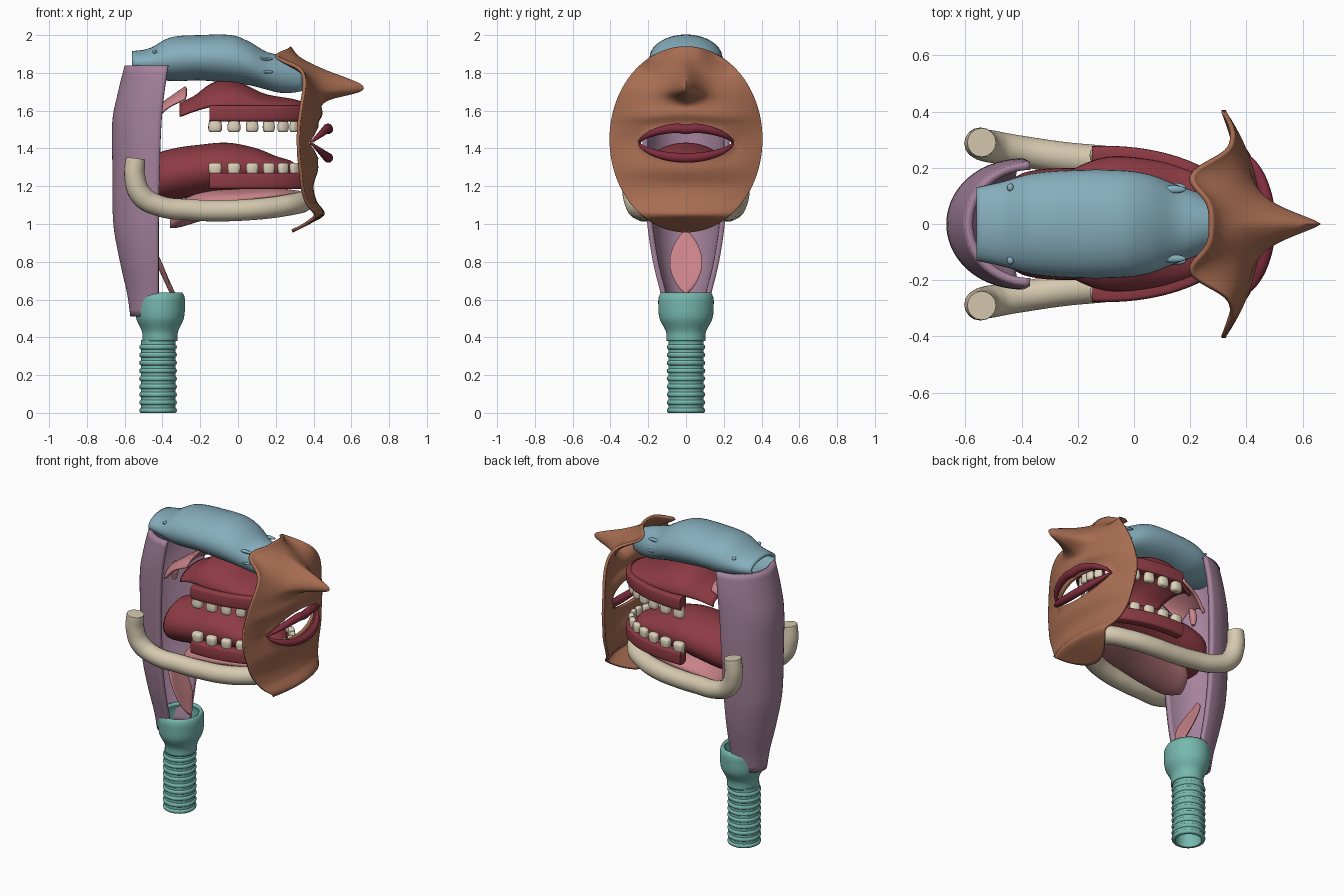
import bpy, bmesh, math
from math import sin, cos, pi, radians, exp

if "Cube" in bpy.data.objects:
    bpy.data.objects.remove(bpy.data.objects["Cube"])

def mat(name, hexcol):
    m = bpy.data.materials.new(name)
    c = [int(hexcol[i:i + 2], 16) / 255 for i in (0, 2, 4)]
    m.diffuse_color = [((v + .055) / 1.055) ** 2.4 if v > .04 else v / 12.92 for v in c] + [1]
    m.use_nodes = True
    m.node_tree.nodes["Principled BSDF"].inputs["Base Color"].default_value = m.diffuse_color
    return m

TEAL, MAUVE, BLUE = mat("teal", "76B8AE"), mat("mauve", "A5829C"), mat("blue", "86AEBD")
GUM, LIP, PINK = mat("gum red", "8E3B44"), mat("lip red", "802D3E"), mat("pink", "C98389")
BONE, TOOTH, SKIN = mat("bone cream", "D6CAB0"), mat("tooth ivory", "DFD4BC"), mat("skin brown", "A86D52")

def smooth(ob, angle=40):
    bpy.ops.object.select_all(action='DESELECT')
    ob.select_set(True)
    bpy.context.view_layer.objects.active = ob
    bpy.ops.object.shade_smooth_by_angle(angle=radians(angle))

def build(name, lofts, material, thick=0, loop=True, caps=True, angle=40):
    """Skin each list of rings into one object; optional wall thickness."""
    bm = bmesh.new()
    for rings in lofts:
        vs = [[bm.verts.new(p) for p in r] for r in rings]
        n = len(vs[0])
        for a, b in zip(vs, vs[1:]):
            for i in range(n if loop else n - 1):
                j = (i + 1) % n
                bm.faces.new((a[i], a[j], b[j], b[i]))
        if caps:
            bm.faces.new(vs[0])
            bm.faces.new(vs[-1])
    bmesh.ops.remove_doubles(bm, verts=bm.verts, dist=1e-6)
    bmesh.ops.recalc_face_normals(bm, faces=bm.faces)
    me = bpy.data.meshes.new(name)
    bm.to_mesh(me)
    bm.free()
    ob = bpy.data.objects.new(name, me)
    bpy.context.collection.objects.link(ob)
    me.materials.append(material)
    if thick:
        s = ob.modifiers.new("wall", 'SOLIDIFY')
        s.thickness, s.offset = thick, -1
    smooth(ob, angle)
    return ob

def interp(table, t):
    """Smooth (Hermite) interpolation of rows (t, values...)."""
    for i in range(len(table) - 1):
        a, b = table[i], table[i + 1]
        if t <= b[0] or i == len(table) - 2:
            break
    p, q = table[max(i - 1, 0)], table[min(i + 2, len(table) - 1)]
    h = b[0] - a[0]
    u = min(max((t - a[0]) / h, 0), 1)
    out = []
    for k in range(1, len(a)):
        ma, mb = (b[k] - p[k]) / (b[0] - p[0]) * h, (q[k] - a[k]) / (q[0] - a[0]) * h
        out.append((2*u**3 - 3*u*u + 1) * a[k] + (u**3 - 2*u*u + u) * ma
                   + (3*u*u - 2*u**3) * b[k] + (u**3 - u*u) * mb)
    return out

def samples(table, n):
    a, b = table[0][0], table[-1][0]
    return [(t, *interp(table, t)) for t in (a + (b - a) * i / n for i in range(n + 1))]

def body(table, n=32, seg=40):
    """Elliptical rings along x from rows (x, z centre, half width, half height)."""
    return [[(x, hy * cos(2*pi*i/seg), zc + hz * sin(2*pi*i/seg)) for i in range(seg)]
            for x, zc, hy, hz in samples(table, n)]

def tube(name, pts, material, depth, cyclic=False):
    """Round tube through points (x, y, z, radius factor)."""
    cu = bpy.data.curves.new(name, 'CURVE')
    cu.dimensions, cu.bevel_depth, cu.bevel_resolution = '3D', depth, 6
    cu.use_fill_caps, cu.resolution_u = True, 8
    sp = cu.splines.new('BEZIER')
    sp.bezier_points.add(len(pts) - 1)
    for bp, p in zip(sp.bezier_points, pts):
        bp.co, bp.radius = p[:3], p[3]
        bp.handle_left_type = bp.handle_right_type = 'AUTO'
    sp.use_cyclic_u = cyclic
    ob = bpy.data.objects.new(name, cu)
    bpy.context.collection.objects.link(ob)
    cu.materials.append(material)
    bpy.ops.object.select_all(action='DESELECT')
    ob.select_set(True)
    bpy.context.view_layer.objects.active = ob
    bpy.ops.object.convert(target='MESH')
    smooth(bpy.context.object)

# Trachea with rings outside and a plain bore, and the larynx collar
def revolve(profile, cx, kx=1.0, seg=48):
    return [[(cx + kx * r * cos(2*pi*i/seg), r * sin(2*pi*i/seg), z) for i in range(seg)] for r, z in profile]
prof = []
for k in range(9):
    z = .042 * k
    prof += [(.093, z), (.099, z + .004), (.102, z + .013), (.099, z + .022), (.093, z + .026)]
prof += [(.093, .385), (.078, .385), (.078, 0), (.093, 0)]
build("trachea", [revolve(prof, -.423, .98)], TEAL, caps=False)
collar = [(.38, .102), (.43, .106), (.5, .14), (.58, .147), (.615, .144), (.637, .132)]
build("larynx", [revolve([(r, z) for z, r in samples(collar, 24)], -.413, .9)], TEAL, .02, caps=False)

# Pharynx: half tube open to the front; rows z, back x, front x, half width
rows = [(.51, -.57, -.42, .11), (.62, -.585, -.42, .132), (.8, -.625, -.42, .175), (1.0, -.66, -.42, .205),
        (1.3, -.665, -.415, .225), (1.55, -.665, -.405, .232), (1.7, -.635, -.39, .232), (1.84, -.6, -.37, .22)]
rings = [[(f - (f - b) * cos(t), w * sin(t), z) for t in (radians(-90 + 5 * i) for i in range(37))]
         for z, b, f, w in samples(rows, 36)]
build("pharynx", [rings], MAUVE, .028, loop=False, caps=False)

# Nasal cavity: open shell, with turbinate ridges
nasal = [(-.56, 1.855, .13, .06), (-.47, 1.855, .15, .075), (-.36, 1.872, .18, .115), (-.2, 1.88, .192, .12),
         (-.03, 1.872, .19, .127), (.06, 1.85, .175, .115), (.15, 1.812, .14, .1), (.22, 1.795, .115, .1),
         (.29, 1.785, .085, .09), (.345, 1.775, .06, .07)]
build("nasal_cavity", [body(nasal, 44)], BLUE, .02, caps=False)
ridges = []
for s in (-1, 1):
    for x, y, z, l in ((.14, .123, 1.875, .045), (.145, .132, 1.805, .04), (-.44, .13, 1.912, .012)):
        ridges.append([[(x + l * cos(a), s * y + .014 * sin(a) * cos(b), z + .01 * sin(a) * sin(b))
                        for b in (pi * j / 6 for j in range(12))] for a in (.05 + 3.04 * i / 10 for i in range(11))])
build("turbinates", ridges, BLUE)

# Face mask: height field on a polar grid around the mouth opening
mid = [(.95, .28), (1.0, .38), (1.05, .458), (1.12, .418), (1.2, .4), (1.3, .425), (1.43, .4), (1.52, .425),
       (1.57, .45), (1.63, .44), (1.72, .42), (1.85, .345), (1.94, .28)]
nose = [(1.6, 0), (1.63, .005), (1.66, .06), (1.70, .22), (1.735, .245), (1.77, .19), (1.82, .09), (1.88, .01), (1.94, 0)]
def face_x(y, z):
    w = min((abs(y) / .4) ** 2.2, 1)
    x = interp(mid, z)[0] * (1 - w) + .328 * w
    x -= .11 * exp(-((abs(y) - .18) / .08) ** 2 - ((z - 1.9) / .07) ** 2)
    if z > 1.6:
        x += interp(nose, z)[0] * exp(-(abs(y) / .07) ** 1.4)
    return x
rings = []
for k in range(45):
    u = k / 44
    ring = []
    for i in range(144):
        a = 2 * pi * i / 144
        s = abs(sin(a))
        y = (1 - u) * .24 * cos(a) + u * .405 * cos(a)
        z = (1 - u) * (1.43 + .08 * sin(a) * s ** .25) + u * (1.448 + .493 * sin(a))
        w = exp(-(u / .12) ** 2)
        ring.append((face_x(y, z) * (1 - w) + (.375 + .05 * s) * w, y, z))
    rings.append(ring)
build("face_mask", [rings], SKIN, .017, caps=False, angle=60)

# Lips: tapered ring
lips = []
for i in range(32):
    t = 2 * pi * i / 32
    s = abs(sin(t))
    bow = -.008 * exp(-(cos(t) / .15) ** 2) if sin(t) > 0 else 0
    lips.append((.385 + .093 * s ** 1.25, .247 * cos(t), 1.43 + .08 * sin(t) * s ** .25 + bow, .18 + .8 * s ** 1.2))
tube("lips", lips, LIP, .026, True)

# Dental arches: gum band and sixteen teeth each
def arch(th, off=0):
    A, B = .465, .245
    nx, ny = cos(th) / A, sin(th) / B
    l = math.hypot(nx, ny)
    return -.1 + A * cos(th) + off * nx / l, B * sin(th) + off * ny / l, nx / l, ny / l
def sgnpow(v, p):
    return math.copysign(abs(v) ** p, v)
for name, zc, hz, z0, z1 in (("upper", 1.585, .042, 1.56, 1.486), ("lower", 1.228, .043, 1.255, 1.324)):
    rings = []
    for i in range(61):
        th = radians(-96 + 3.2 * i)
        ring = []
        for j in range(20):
            b = 2 * pi * j / 20
            x, y, _, _ = arch(th, .033 * sgnpow(cos(b), .4))
            ring.append((x, y, zc + hz * sgnpow(sin(b), .4)))
        rings.append(ring)
    build(name + "_gum", [rings], GUM)
    teeth = []
    for k in range(16):
        th = radians(-92.6 + 12.35 * k)
        x, y, nx, ny = arch(th)
        side = abs(th) / 1.6
        hw, hd = .024 + .0125 * side, .015 + .013 * side
        tooth = []
        for f, g in ((0, .76), (.3, .9), (.6, 1), (.82, .97), (.95, .84), (1, .62)):
            ring = []
            for j in range(16):
                b = 2 * pi * j / 16
                p, q = hw * g * sgnpow(cos(b), .7), hd * g * sgnpow(sin(b), .7)
                ring.append((x - ny * p + nx * q, y + nx * p + ny * q, z0 + (z1 - z0) * f))
            tooth.append(ring)
        teeth.append(tooth)
    build(name + "_teeth", teeth, TOOTH, angle=60)

# Hard and soft palate: arched shells; rows x, half width, base z, top z
def vault(table):
    return [[(x, w * cos(pi * i / 24), zb + (zt - zb) * sin(pi * i / 24)) for i in range(25)]
            for x, w, zb, zt in samples(table, 28)]
hard = [(-.31, .16, 1.57, 1.64), (-.23, .19, 1.6, 1.68), (-.15, .225, 1.62, 1.74), (-.08, .24, 1.62, 1.76),
        (.02, .235, 1.62, 1.745), (.14, .21, 1.62, 1.69), (.3, .14, 1.62, 1.66), (.36, .06, 1.62, 1.64)]
build("hard_palate", [vault(hard)], GUM, .02, loop=False, caps=False)
soft = [(-.46, .11, 1.53, 1.6), (-.38, .13, 1.61, 1.66), (-.28, .14, 1.66, 1.73)]
build("soft_palate", [vault(soft)], PINK, .02, loop=False, caps=False)
tube("uvula", [(-.45, 0, 1.6, .8), (-.46, 0, 1.54, 1), (-.46, 0, 1.49, .5)], PINK, .024)

# Tongue and the floor of the mouth
tongue = [(-.47, 1.2, .06, .05), (-.44, 1.24, .15, .115), (-.36, 1.26, .19, .135), (-.2, 1.285, .2, .135),
          (-.05, 1.305, .2, .125), (.1, 1.3, .18, .1), (.2, 1.29, .15, .07), (.29, 1.285, .1, .045), (.33, 1.285, .02, .01)]
build("tongue", [body(tongue)], GUM)
floor = [(-.36, 1.0, .03, .02), (-.32, 1.04, .12, .06), (-.2, 1.095, .175, .08), (0, 1.13, .185, .055),
         (.2, 1.15, .15, .04), (.33, 1.16, .04, .015)]
build("mouth_floor", [body(floor)], PINK)

# Epiglottis: leaf leaning back above the larynx
leaf = []
for k in range(25):
    f = k / 24
    w = .004 + .082 * sin(pi * f) ** .75
    cx, cz = -.345 - .155 * f, .63 + .335 * f
    leaf.append([(cx + .012 * sin(b) + .015 * (cos(b) * w / .086) ** 2, w * cos(b), cz + .006 * sin(b))
                 for b in (2 * pi * j / 24 for j in range(24))])
build("epiglottis", [leaf], PINK)

# Lower jaw bone with flared condyles, mirrored about the middle
half = [(-.542, .29, 1.348, .9), (-.544, .29, 1.33, .93), (-.547, .286, 1.25, .98), (-.51, .276, 1.15, 1.03),
        (-.42, .262, 1.097, .98), (-.25, .236, 1.075, 1.0), (-.1, .222, 1.07, 1.0), (.05, .205, 1.075, 1.0),
        (.18, .165, 1.087, 1.0), (.29, .095, 1.105, 1.0)]
tube("jaw_bone", half + [(.335, 0, 1.115, 1)] + [(x, -y, z, r) for x, y, z, r in reversed(half)], BONE, .057, False)
